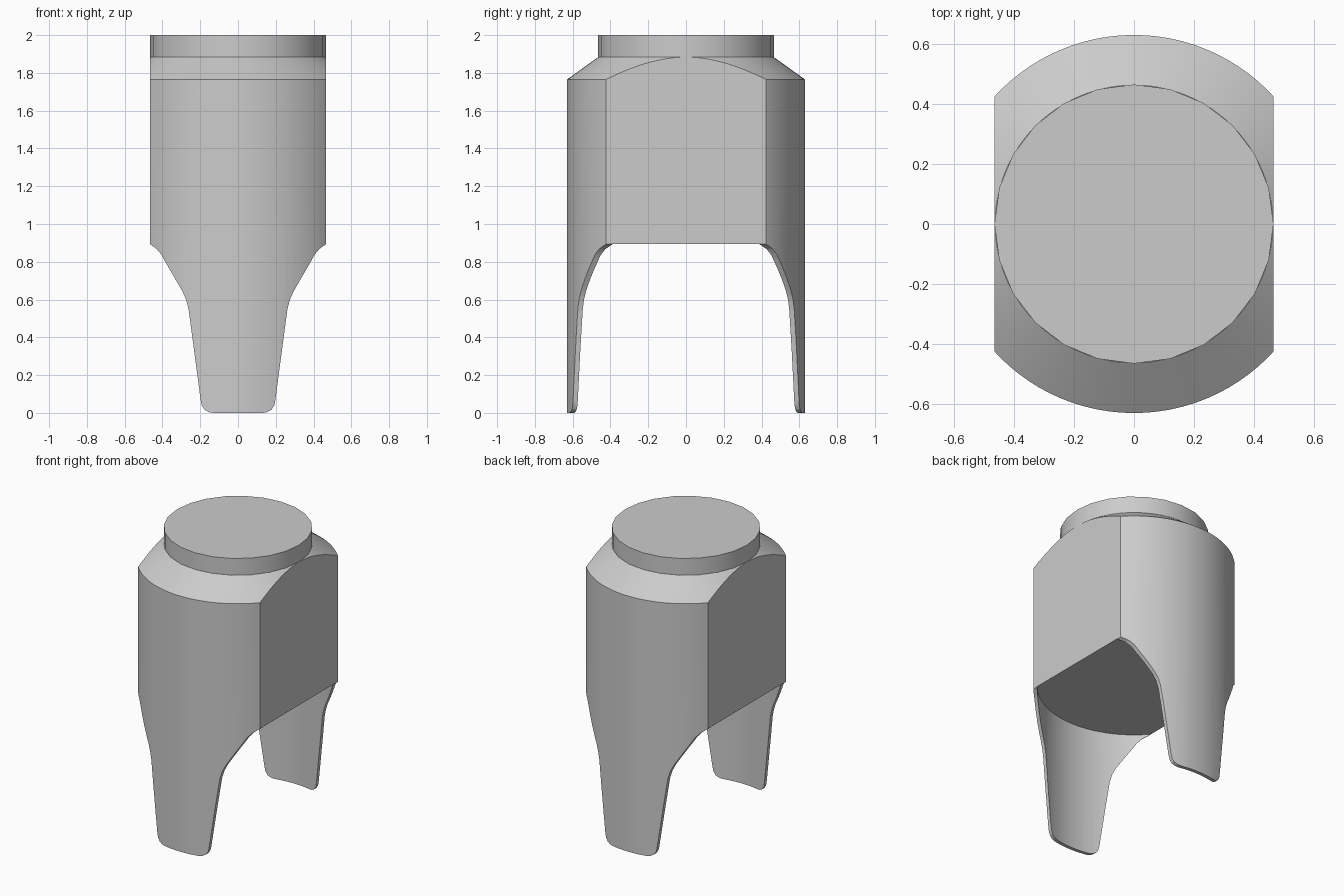
import bpy, bmesh, math

cube = bpy.data.objects.get("Cube")
if cube:
    bpy.data.objects.remove(cube, do_unlink=True)

OUTER, INNER, HALF_WIDTH = 0.63, 0.606, 0.465
FLOOR, SHOULDER, NECK, TOP = 0.895, 1.765, 1.885, 2.0

grey = bpy.data.materials.new("light_grey")
grey.use_nodes = True
grey.diffuse_color = (0.6, 0.6, 0.6, 1)
grey.node_tree.nodes["Principled BSDF"].inputs["Base Color"].default_value = (0.6, 0.6, 0.6, 1)


def make_object(name, bm):
    bmesh.ops.recalc_face_normals(bm, faces=bm.faces)
    mesh = bpy.data.meshes.new(name)
    bm.to_mesh(mesh)
    bm.free()
    mesh.materials.append(grey)
    obj = bpy.data.objects.new(name, mesh)
    bpy.context.collection.objects.link(obj)
    return obj


def lathe(name, rings, sides):
    """Closed solid from (radius, height) rings."""
    bm = bmesh.new()
    loops = [[bm.verts.new((r * math.cos(math.tau * i / sides),
                            r * math.sin(math.tau * i / sides), z))
              for i in range(sides)] for r, z in rings]
    for low, high in zip(loops, loops[1:]):
        for i in range(sides):
            j = (i + 1) % sides
            bm.faces.new((low[i], low[j], high[j], high[i]))
    bm.faces.new(loops[0])
    bm.faces.new(loops[-1])
    return make_object(name, bm)


def extrude_outline(name, half, depth):
    """Mirror a half outline in x and extrude it along y."""
    outline = half + [(-x, z) for x, z in reversed(half)]
    bm = bmesh.new()
    face = bm.faces.new([bm.verts.new((x, -depth, z)) for x, z in outline])
    new = bmesh.ops.extrude_face_region(bm, geom=[face])["geom"]
    bmesh.ops.translate(bm, vec=(0, 2 * depth, 0),
                        verts=[v for v in new if isinstance(v, bmesh.types.BMVert)])
    return make_object(name, bm)


def cut(target, cutter, operation):
    mod = target.modifiers.new(cutter.name, 'BOOLEAN')
    mod.operation, mod.solver, mod.object = operation, 'EXACT', cutter
    bpy.context.view_layer.objects.active = target
    bpy.ops.object.modifier_apply(modifier=mod.name)
    bpy.data.objects.remove(cutter, do_unlink=True)


def shade(obj):
    bpy.ops.object.select_all(action='DESELECT')
    obj.select_set(True)
    bpy.context.view_layer.objects.active = obj
    bpy.ops.object.shade_smooth_by_angle(angle=math.radians(25))


# Round body with a sloped shoulder, hollow between the two legs
body = lathe("body_with_legs", [(OUTER, 0), (OUTER, SHOULDER), (0.463, NECK)], 96)
hollow = lathe("hollow_cutter", [(INNER, -0.1), (INNER, FLOOR)], 96)
cut(body, hollow, 'DIFFERENCE')

# Side flats and tapered leg outline with rounded toes
half_outline = [(0.13, 0), (0.155, 0.004), (0.178, 0.018), (0.192, 0.04), (0.198, 0.07),
                (0.255, 0.5), (0.262, 0.55), (0.275, 0.6), (0.295, 0.645),
                (0.385, 0.8), (0.405, 0.837), (0.43, 0.867), (HALF_WIDTH, 0.893),
                (HALF_WIDTH, 2.1)]
cut(body, extrude_outline("outline_cutter", half_outline, 1), 'INTERSECT')
shade(body)

# Round cap on top
cap = lathe("top_cap", [(HALF_WIDTH, NECK - 0.002), (HALF_WIDTH, TOP)], 24)
shade(cap)
